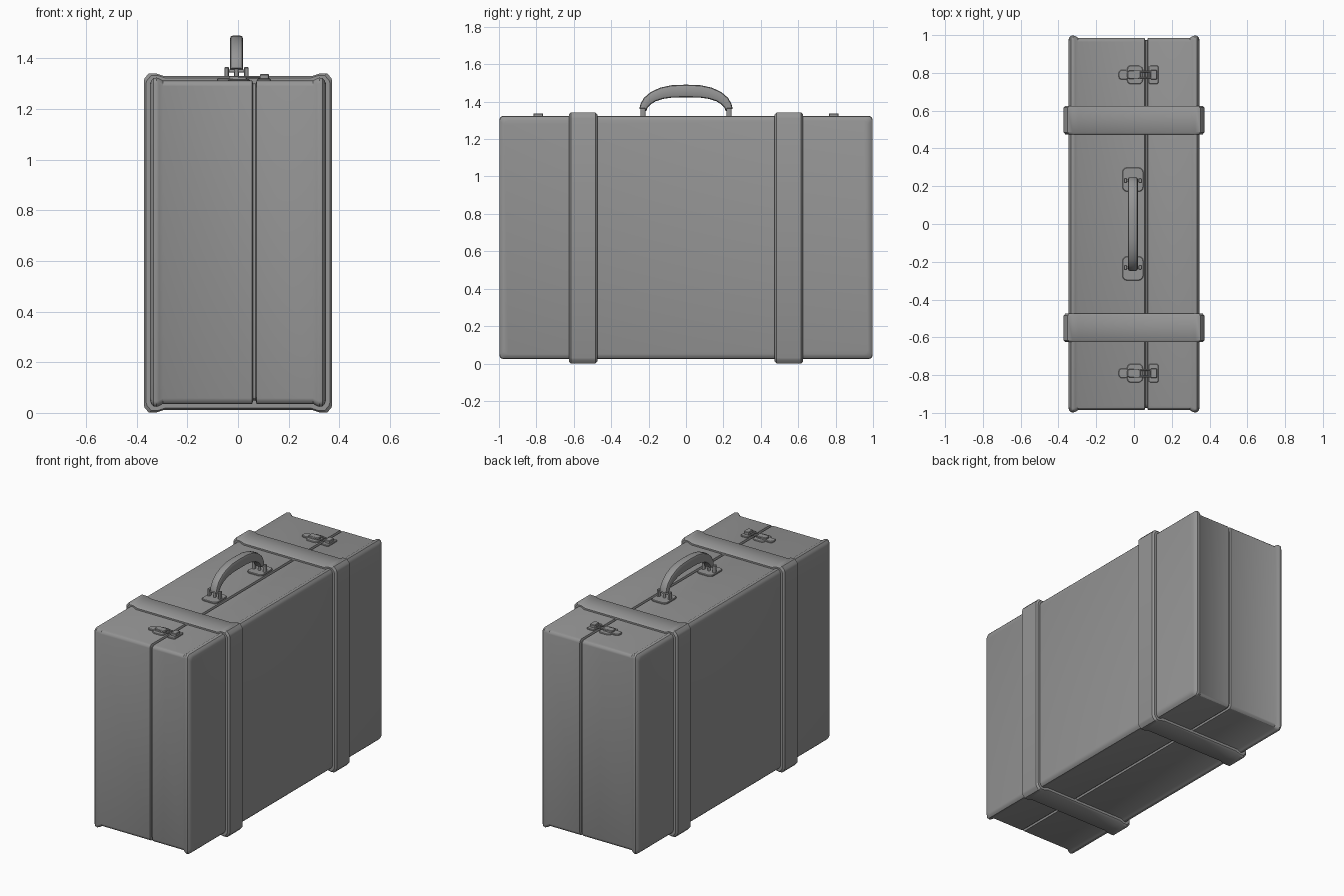
import bpy, bmesh, math
from mathutils import Vector

if "Cube" in bpy.data.objects:
    bpy.data.objects.remove(bpy.data.objects["Cube"])

grey = bpy.data.materials.new("plain grey")
grey.use_nodes = True
COLOUR = (0.3, 0.3, 0.3, 1)
grey.diffuse_color = COLOUR
grey.node_tree.nodes["Principled BSDF"].inputs["Base Color"].default_value = COLOUR


def loft(name, rings, smooth=30):
    """Skin a list of equal closed rings and cap both ends."""
    bm = bmesh.new()
    loops = [[bm.verts.new(p) for p in ring] for ring in rings]
    for a, b in zip(loops, loops[1:]):
        for i in range(len(a)):
            j = (i + 1) % len(a)
            bm.faces.new((a[i], a[j], b[j], b[i]))
    bm.faces.new(loops[0][::-1])
    bm.faces.new(loops[-1])
    bmesh.ops.recalc_face_normals(bm, faces=bm.faces)
    mesh = bpy.data.meshes.new(name)
    bm.to_mesh(mesh)
    bm.free()
    obj = bpy.data.objects.new(name, mesh)
    bpy.context.collection.objects.link(obj)
    mesh.materials.append(grey)
    bpy.ops.object.select_all(action='DESELECT')
    obj.select_set(True)
    bpy.context.view_layer.objects.active = obj
    bpy.ops.object.shade_smooth_by_angle(angle=math.radians(smooth))
    return obj


def round_rect(w, h, r, steps=3):
    """Rounded rectangle outline from half sizes w and h."""
    pts = []
    for k, (sx, sy) in enumerate(((1, 1), (-1, 1), (-1, -1), (1, -1))):
        for s in range(steps + 1):
            t = math.pi / 2 * (k + s / steps)
            pts.append((sx * (w - r) + r * math.cos(t), sy * (h - r) + r * math.sin(t)))
    return pts


def plate(name, x, y, w, h, r, z0, z1, edge=0.003):
    """Flat rounded plate with a bevelled top edge."""
    levels = ((z0, 0), (z1 - edge, 0), (z1, edge))
    return loft(name, [[(x + u, y + v, z) for u, v in round_rect(w - i, h - i, r - i / 2)]
                       for z, i in levels])


def rod(name, start, end, radius, sides=10):
    a, b = Vector(start), Vector(end)
    turn = (b - a).to_track_quat('Z', 'Y')
    ring = [turn @ Vector((radius * math.cos(t), radius * math.sin(t), 0))
            for t in (math.tau * i / sides for i in range(sides))]
    return loft(name, [[c + p for p in ring] for c in (a, b)], 40)


# Case shell: raised rims at both sides and a groove where the lid meets the base
MID, HALF, SEAM = 0.674, 0.65, 0.065
side = [(0.348, 0.026), (0.343, 0.012), (0.333, 0.002), (0.322, 0), (0.312, 0.003), (0.296, 0.012)]
groove = [(SEAM - 0.009, 0.012), (SEAM - 0.005, 0.024), (SEAM + 0.005, 0.024), (SEAM + 0.009, 0.012)]
profile = [(-x, i) for x, i in side] + groove + side[::-1]
loft("case_shell", [[(x, u, MID + v) for u, v in round_rect(0.998 - i, HALF - i, 0.022)]
                    for x, i in profile])

# Two straps wrapped round the case, thicker at the corners
corner = [(0.372, 0.64), (0.368, 0.652), (0.352, 0.67), (0.325, 0.67), (0.295, 0.66)]
for end, y in (("front", -0.55), ("back", 0.55)):
    rings = []
    for dy, inset in ((-0.076, 0.02), (-0.076, 0.009), (-0.066, 0), (0.066, 0), (0.076, 0.009), (0.076, 0.02)):
        ring = []
        for sx, sz in ((1, 1), (-1, 1), (-1, -1), (1, -1)):
            pts = corner if sx * sz > 0 else corner[::-1]
            ring += [(sx * (x - inset), y + dy, 0.671 + sz * (z - inset)) for x, z in pts]
        rings.append(ring)
    loft(end + "_strap", rings)

# Carrying handle, thicker in the middle
HX, TOP = -0.006, 0.012
path = [(0, 1.457, 0.034), (0.075, 1.455, 0.033), (0.13, 1.445, 0.031), (0.175, 1.427, 0.028),
        (0.207, 1.403, 0.025), (0.224, 1.378, 0.022), (0.231, 1.356, 0.019)]
path = [(-y, z, r) for y, z, r in path[:0:-1]] + path
rings = []
for k, (y, z, r) in enumerate(path):
    before, after = path[max(k - 1, 0)], path[min(k + 1, len(path) - 1)]
    along = Vector((0, after[0] - before[0], after[1] - before[1])).normalized()
    out = Vector((1, 0, 0)).cross(along)
    centre = Vector((HX, y, z))
    rings.append([centre + Vector((u, 0, 0)) + out * v for u, v in round_rect(0.026, r, 0.013, 2)])
loft("handle_grip", rings, 35)

# Handle mounts: base plate, two lugs, pin and link
for end, s in (("front", -1), ("back", 1)):
    y = s * 0.23
    plate(end + "_handle_plate", HX, s * 0.235, 0.056, 0.064, 0.025, 1.305, 1.321)
    for name, dx in (("right", -0.039), ("left", 0.039)):
        plate(f"{end}_{name}_lug", HX + dx, y, 0.009, 0.013, 0.007, 1.315, 1.366)
    rod(end + "_handle_pin", (HX - 0.046, y, 1.35), (HX + 0.046, y, 1.35), 0.006)
    rod(end + "_handle_link", (HX, y, 1.318), (HX, y, 1.362), 0.009)

# Draw latches across the seam
for end, s in (("front", -1), ("back", 1)):
    y = s * 0.79
    plate(end + "_latch_base", 0.005, y, 0.042, 0.05, 0.022, 1.305, 1.318)
    plate(end + "_latch_tongue", -0.055, y, 0.027, 0.026, 0.018, 1.305, 1.321)
    plate(end + "_latch_lever", 0.0, y, 0.036, 0.022, 0.012, 1.316, 1.331)
    plate(end + "_latch_catch", 0.103, y, 0.027, 0.05, 0.012, 1.305, 1.32)
    plate(end + "_latch_hook", 0.104, y, 0.018, 0.026, 0.008, 1.316, 1.338)
    for dy in (-0.018, 0.018):
        rod(end + "_latch_wire", (0.0, y + dy, 1.326), (0.105, y + dy, 1.326), 0.005, 8)
